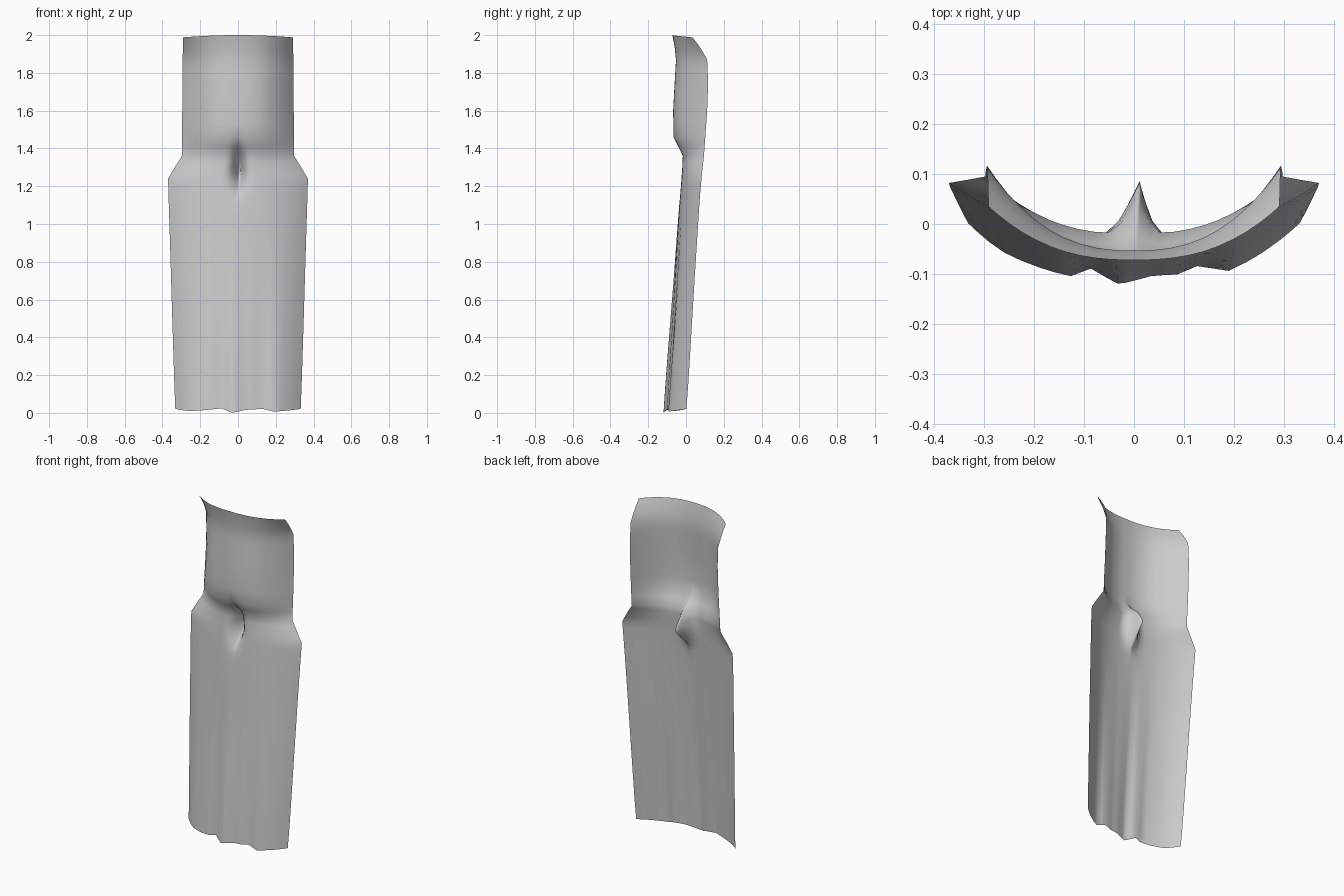
import bpy, bmesh

# Height, half width, y at the middle, y at the side edges
PROFILE = [(0.0, .332, -.107, .003), (.15, .337, -.099, .012), (.4, .345, -.083, .027),
           (.7, .354, -.062, .045), (1.0, .363, -.043, .064), (1.15, .368, -.032, .074),
           (1.24, .370, -.025, .082), (1.30, .335, -.021, .088), (1.36, .297, -.020, .095),
           (1.46, .297, -.066, .102), (1.6, .295, -.068, .112), (1.75, .294, -.060, .117),
           (1.87, .293, -.053, .112), (1.94, .292, -.060, .075), (2.0, .291, -.072, .035)]
# Hem folds: x, forward offset, lift
FOLDS = [(-.34, 0, .022), (-.27, -.01, .01), (-.2, -.007, .012), (-.125, -.007, .02), (-.09, .016, .025),
         (-.03, -.014, 0), (.04, .004, .016), (.085, .002, .018), (.13, .014, .022),
         (.19, -.014, .006), (.28, -.006, .014), (.34, 0, .022)]
HALF = [.02, .05, .10, .17, .26, .38, .48, .57, .68, .78, .87, .94, 1]
COLUMNS = [-u for u in reversed(HALF)] + [0] + HALF
HEIGHTS = [0, .07, .15, .3, .5, .7, .9, 1.05, 1.12, 1.16, 1.2, 1.24, 1.27, 1.3, 1.33,
           1.36, 1.41, 1.46, 1.53, 1.6, 1.68, 1.75, 1.82, 1.87, 1.91, 1.95, 2]


def lookup(table, t):
    """Linear interpolation in a table keyed by its first column."""
    for a, b in zip(table, table[1:]):
        if t <= b[0]:
            f = max(0, (t - a[0]) / (b[0] - a[0]))
            return [p + (q - p) * f for p, q in zip(a[1:], b[1:])]
    return table[-1][1:]


def cloth_point(u, z):
    w, mid, edge = lookup(PROFILE, z)
    x = u * w
    y = mid + (edge - mid) * abs(u) ** 2.5
    # Folds run up from the hem and fade out at the waist
    push, lift = lookup(FOLDS, x)
    y += push * max(0, 1 - z / 1.1)
    # Gathered pinch in the middle of the waist
    tall = max(0, 1 - abs(z - 1.28) / (.16 if z > 1.28 else .13))
    pinch = tall * max(0, 1 - abs(x) / .055) ** 1.4
    y += .118 * pinch
    x += .012 * pinch
    # Uneven hem and slightly arched top edge
    z += lift * max(0, 1 - z / .15)
    if z > 1.9:
        z -= .012 * u * u * (z - 1.9) / .1
    return x, y, z


bm = bmesh.new()
rows = [[bm.verts.new(cloth_point(u, z)) for u in COLUMNS] for z in HEIGHTS]
for low, high in zip(rows, rows[1:]):
    for i in range(len(COLUMNS) - 1):
        bm.faces.new((low[i], low[i + 1], high[i + 1], high[i])).smooth = True

mesh = bpy.data.meshes.new("cloth_panel")
bm.to_mesh(mesh)
bm.free()
panel = bpy.data.objects.new("cloth_panel", mesh)
bpy.context.collection.objects.link(panel)

grey = bpy.data.materials.new("light_grey")
grey.diffuse_color = (.6, .6, .6, 1)
mesh.materials.append(grey)
